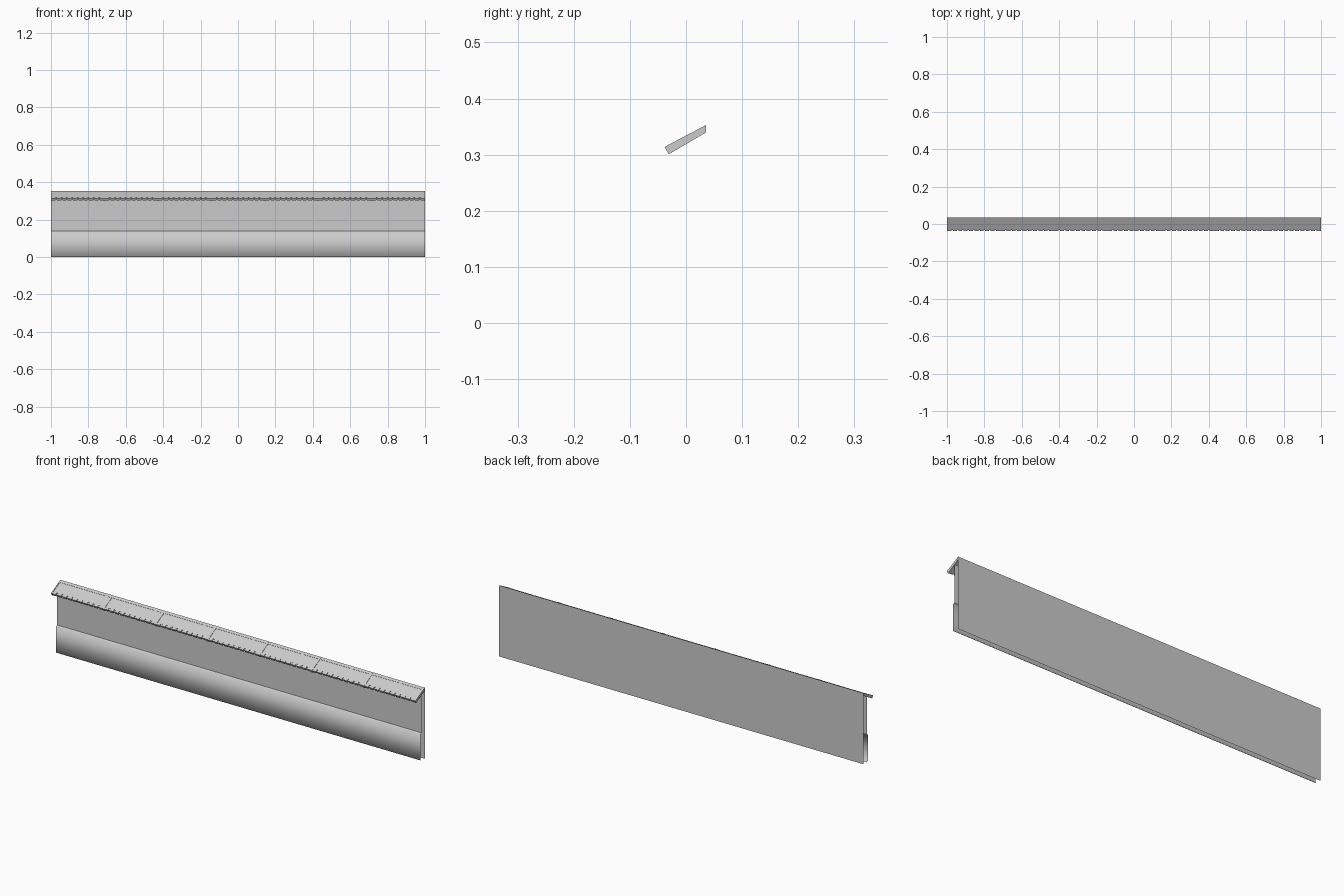
import bpy, bmesh, math
from mathutils import Vector, Matrix

if "Cube" in bpy.data.objects:
    bpy.data.objects.remove(bpy.data.objects["Cube"])

grey = bpy.data.materials.new("light_grey")
grey.use_nodes = True
grey.diffuse_color = (0.6, 0.6, 0.6, 1)
grey.node_tree.nodes["Principled BSDF"].inputs["Base Color"].default_value = (0.6, 0.6, 0.6, 1)


def finish(name, bm, smooth=False):
    mesh = bpy.data.meshes.new(name)
    for f in bm.faces:
        f.smooth = smooth
    bm.to_mesh(mesh)
    bm.free()
    mesh.materials.append(grey)
    obj = bpy.data.objects.new(name, mesh)
    bpy.context.collection.objects.link(obj)
    return obj


def sheet(name, profile, smooth=False):
    """Open sheet: a (y, z) profile swept along the full length."""
    bm = bmesh.new()
    rows = [[bm.verts.new((x, y, z)) for y, z in profile] for x in (-1, 1)]
    for i in range(len(profile) - 1):
        bm.faces.new((rows[0][i], rows[0][i + 1], rows[1][i + 1], rows[1][i]))
    return finish(name, bm, smooth)


def prism(bm, x0, x1, profile):
    """Closed prism: a (y, z) polygon between two x positions."""
    a, b = ([bm.verts.new((x, y, z)) for y, z in profile] for x in (x0, x1))
    bm.faces.new(a)
    bm.faces.new(b[::-1])
    n = len(profile)
    for i in range(n):
        j = (i + 1) % n
        bm.faces.new((a[i], b[i], b[j], a[j]))


# Wall sheets: flat back, flat upper front, softly shaded lower band with lips
sheet("back_wall", [(0.036, 0.352), (0.036, 0)])
sheet("upper_front_wall", [(0.011, 0.325), (0.011, 0.138)])
sheet("lower_front_band", [(0.011, 0.138), (0.003, 0.135), (0.003, 0.004), (0.011, 0)], True)

# Roof cross-section: points given as distance up the slope and depth below it
eave, ridge = Vector((-0.038, 0.314)), Vector((0.036, 0.353))
slope = (ridge - eave).normalized()
down = Vector((slope.y, -slope.x))
length = (ridge - eave).length


def section(s0, s1, d0, d1):
    pts = [eave + slope * s + down * d for s, d in ((s0, d0), (s1, d0), (s1, d1), (s0, d1))]
    # the upper end is cut flush with the back wall
    return [(min(p.x, 0.036), p.y) for p in pts]


BAYS, TEETH = 7, 10
bay = 2 / BAYS

# Roof deck, recessed slightly below the ribs
bm = bmesh.new()
prism(bm, -1, 1, section(0.012, length, 0.002, 0.013))
finish("roof_deck", bm)

# Ridge strip along the top of the roof
bm = bmesh.new()
prism(bm, -1, 1, section(length - 0.014, length, 0.0005, 0.004))
finish("ridge_strip", bm)

# Ribs between the bays and at both ends
bm = bmesh.new()
for i in range(BAYS + 1):
    x = -1 + i * bay
    prism(bm, max(x - 0.005, -1), min(x + 0.005, 1), section(0, length, 0, 0.015))
finish("roof_ribs", bm)

# Eave rail with a row of small blocks
bm = bmesh.new()
prism(bm, -1, 1, section(0.004, 0.013, 0.004, 0.011))
finish("eave_rail", bm)

bm = bmesh.new()
pitch = bay / TEETH
for i in range(BAYS * TEETH):
    x = -1 + (i + 0.5) * pitch
    prism(bm, x - pitch * 0.36, x + pitch * 0.36, section(0.001, 0.014, 0.001, 0.013))
finish("eave_blocks", bm)

# Make the closed roof parts face outward
for name in ("roof_deck", "ridge_strip", "roof_ribs", "eave_rail", "eave_blocks"):
    mesh = bpy.data.objects[name].data
    bm = bmesh.new()
    bm.from_mesh(mesh)
    bmesh.ops.recalc_face_normals(bm, faces=bm.faces)
    bm.to_mesh(mesh)
    bm.free()

# Turn the wall sheets to face outward
for name, want in (("back_wall", 1), ("upper_front_wall", -1), ("lower_front_band", -1)):
    mesh = bpy.data.objects[name].data
    if sum(p.normal.y * p.area for p in mesh.polygons) * want < 0:
        mesh.flip_normals()
